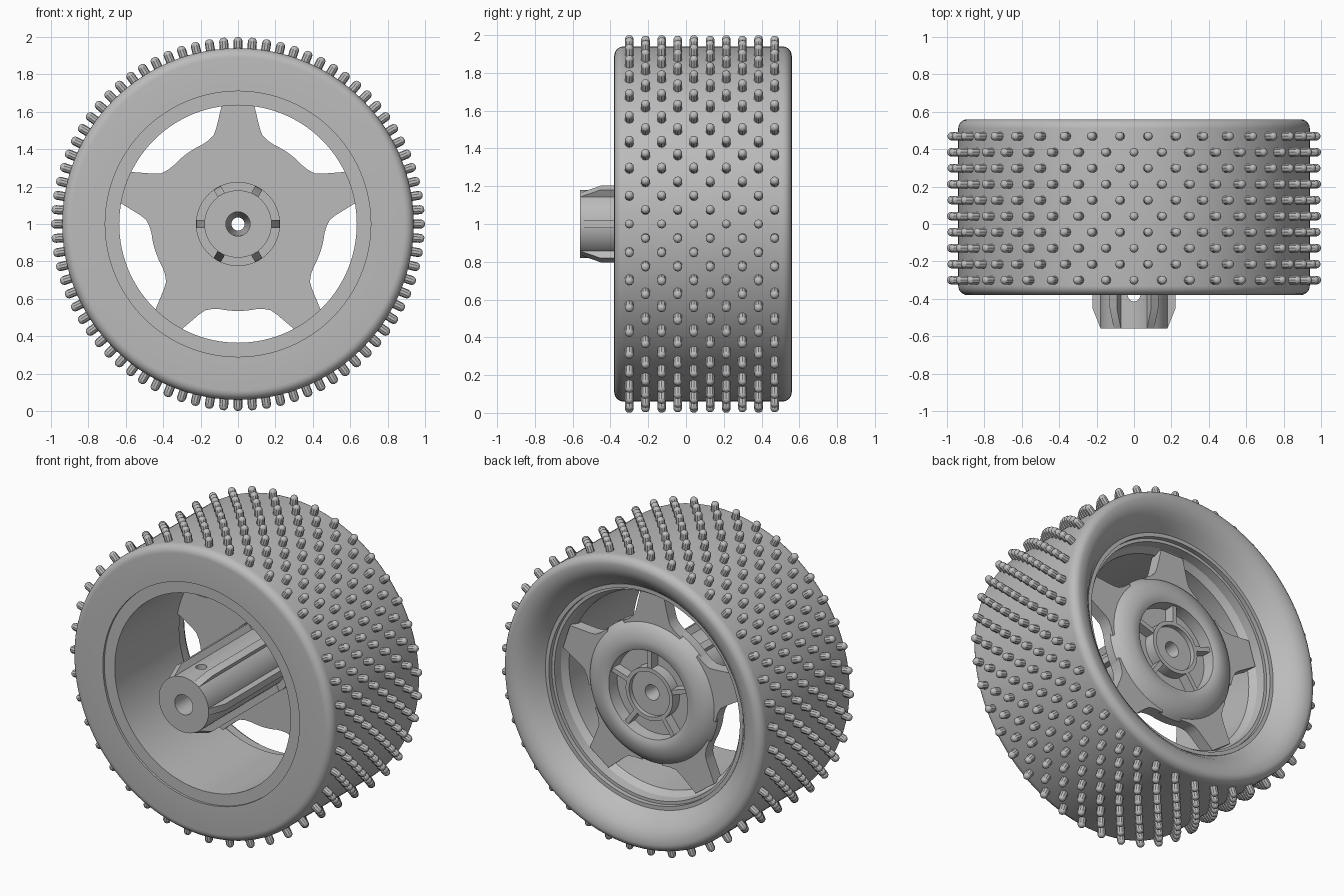
import bpy, bmesh
from math import pi, sin, cos
from mathutils import Matrix, Vector

if "Cube" in bpy.data.objects:
    bpy.data.objects.remove(bpy.data.objects["Cube"])

grey = bpy.data.materials.new("plain grey")
grey.use_nodes = True
grey.diffuse_color = (0.5, 0.5, 0.5, 1)
grey.node_tree.nodes["Principled BSDF"].inputs["Base Color"].default_value = (0.5, 0.5, 0.5, 1)

AXLE = Vector((0, 0, 1))
parts = []


def finish(name, bm):
    """Turn a bmesh into an object centred on the axle."""
    bmesh.ops.recalc_face_normals(bm, faces=bm.faces)
    mesh = bpy.data.meshes.new(name)
    bm.to_mesh(mesh)
    bm.free()
    mesh.materials.append(grey)
    ob = bpy.data.objects.new(name, mesh)
    ob.location = AXLE
    bpy.context.collection.objects.link(ob)
    parts.append(ob)
    return ob


def lathe(name, profile, n=120):
    """Spin a closed (radius, y) profile around the axle."""
    bm = bmesh.new()
    rings = []
    for i in range(n):
        a = 2 * pi * i / n
        rings.append([bm.verts.new((r * cos(a), y, r * sin(a))) for r, y in profile])
    k = len(profile)
    for i in range(n):
        p, q = rings[i], rings[(i + 1) % n]
        for j in range(k):
            m = (j + 1) % k
            bm.faces.new((p[j], p[m], q[m], q[j]))
    return finish(name, bm)


def corner(r, y, size, start):
    """Quarter-round points around a centre in the (radius, y) plane."""
    return [(r + size * cos(start + t * pi / 12), y + size * sin(start + t * pi / 12))
            for t in range(7)]


def radial_prisms(name, outline, direction, count):
    """Extrude an outline along a direction and repeat it around the axle."""
    bm = bmesh.new()
    for i in range(count):
        turn = Matrix.Rotation(2 * pi * i / count, 3, 'Y')
        near = [bm.verts.new(turn @ Vector(p)) for p in outline]
        far = [bm.verts.new(turn @ (Vector(p) + Vector(direction))) for p in outline]
        bm.faces.new(near)
        bm.faces.new(far)
        for j in range(len(near)):
            m = (j + 1) % len(near)
            bm.faces.new((near[j], near[m], far[m], far[j]))
    return finish(name, bm)


# Tyre: flat front wall, rounded shoulders, dished back wall
tyre = [(0.71, -0.38)]
tyre += corner(0.89, -0.33, 0.05, -pi / 2)
tyre += corner(0.89, 0.51, 0.05, 0)
tyre += [(0.85, 0.555), (0.81, 0.535), (0.77, 0.50), (0.735, 0.455), (0.71, 0.42)]
lathe("tyre", tyre, 160)

# Rim barrel with a stepped lip at the back
lathe("rim", [(0.715, -0.365), (0.635, -0.365), (0.635, 0.30), (0.665, 0.34),
              (0.67, 0.40), (0.69, 0.40), (0.69, 0.43), (0.715, 0.43)])

# Tread studs: ten staggered rows of round-ended pins
SIDES = 10
pin = [(0.024, 0.92)] + [(0.024 * cos(t * pi / 10), 0.976 + 0.024 * sin(t * pi / 10))
                         for t in range(5)]
pin_rings = [[Vector((r * cos(2 * pi * s / SIDES), r * sin(2 * pi * s / SIDES), h))
              for s in range(SIDES)] for r, h in pin]
bm = bmesh.new()
for row in range(10):
    offset = Vector((0, -0.30 + 0.0855 * row, 0))
    for i in range(40):
        turn = Matrix.Rotation(2 * pi * (i + 0.5 * (row % 2)) / 40, 3, 'Y')
        rings = [[bm.verts.new(turn @ p + offset) for p in ring] for ring in pin_rings]
        for low, high in zip(rings, rings[1:]):
            for s in range(SIDES):
                m = (s + 1) % SIDES
                bm.faces.new((low[s], low[m], high[m], high[s]))
        bm.faces.new(rings[0][::-1])
        bm.faces.new(rings[-1])
finish("tread_studs", bm)

# Wheel disc: flat front, domed back with a round recess
lathe("wheel_disc", [(0.16, 0.27), (0.465, 0.27), (0.465, 0.33), (0.44, 0.36), (0.40, 0.385),
                     (0.35, 0.40), (0.31, 0.40), (0.285, 0.39), (0.28, 0.31), (0.16, 0.31)])

# Five tapered spokes with flared roots
half = [(0.15, 0.36), (0.21, 0.412), (0.16, 0.445), (0.13, 0.475), (0.117, 0.51), (0.083, 0.65)]
outline = [(x, 0.27, z) for x, z in half] + [(-x, 0.27, z) for x, z in reversed(half)]
radial_prisms("spokes", outline, (0, 0.08, 0), 5)

# Hub tube with tapered bore, base collar and a cup at the back
hub = lathe("hub", [(0.065, -0.56), (0.18, -0.56), (0.18, 0.24), (0.225, 0.24), (0.225, 0.29),
                    (0.17, 0.29), (0.17, 0.38), (0.145, 0.38), (0.145, 0.35), (0.05, 0.35),
                    (0.035, 0.25), (0.035, 0.10), (0.06, -0.20)], 72)

# Cross-pin hole drilled vertically through the hub
bm = bmesh.new()
bmesh.ops.create_cone(bm, cap_ends=True, segments=24, radius1=0.034, radius2=0.034, depth=0.6,
                      matrix=Matrix.Translation((0, -0.38, 0)))
drill = finish("drill", bm)
parts.remove(drill)
drill.hide_render = True
cut = hub.modifiers.new("pin_hole", 'BOOLEAN')
cut.operation = 'DIFFERENCE'
cut.solver = 'EXACT'
cut.object = drill
bpy.context.view_layer.objects.active = hub
bpy.ops.object.modifier_apply(modifier=cut.name)
bpy.data.objects.remove(drill)

# Six hub ribs with chamfered front ends
rib = [(0.16, -0.555), (0.18, -0.555), (0.222, -0.45), (0.222, 0.26), (0.16, 0.26)]
radial_prisms("hub_ribs", [(r, y, -0.022) for r, y in rib], (0, 0, 0.044), 6)

# Five webs joining the hub cup to the recess wall
web = [(0.30, 0.16), (0.30, 0.29), (0.375, 0.29), (0.375, 0.16)]
radial_prisms("recess_webs", [(-0.015, y, z) for y, z in web], (0.03, 0, 0), 5)

# Smooth the round surfaces, keep the hard edges
bpy.ops.object.select_all(action='DESELECT')
for ob in parts:
    ob.select_set(True)
bpy.context.view_layer.objects.active = parts[0]
bpy.ops.object.shade_smooth_by_angle()
